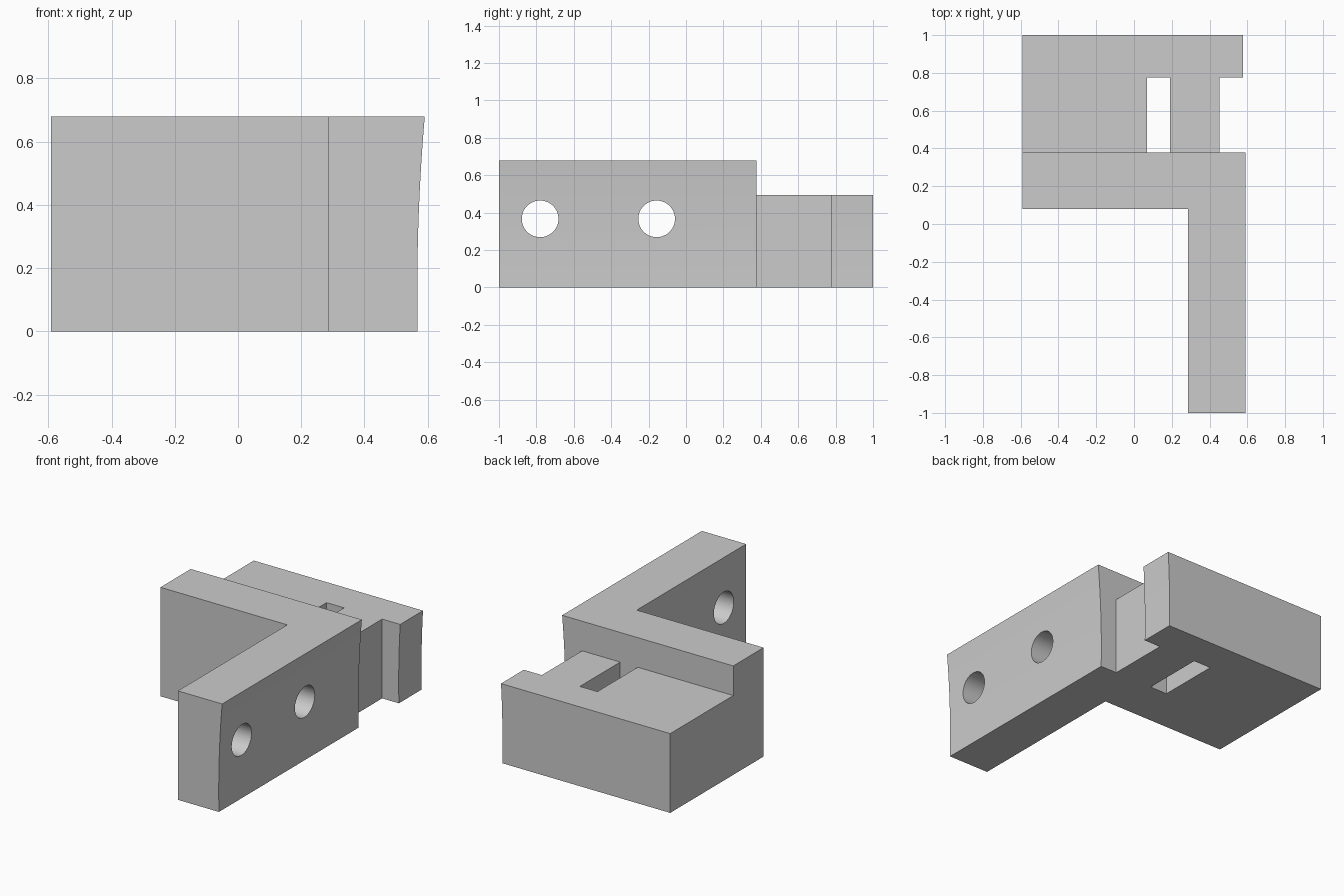
import bpy
import bmesh
from math import radians, cos, sin, pi

cube = bpy.data.objects.get("Cube")
if cube:
    bpy.data.objects.remove(cube, do_unlink=True)

grey = bpy.data.materials.new("plain grey")
grey.use_nodes = True
colour = (0.6, 0.6, 0.6, 1)
grey.diffuse_color = colour
grey.node_tree.nodes["Principled BSDF"].inputs["Base Color"].default_value = colour


def prism(name, points, depth):
    """Extrude a closed outline of 3D points along the depth vector."""
    mesh = bpy.data.meshes.new(name)
    bm = bmesh.new()
    face = bm.faces.new([bm.verts.new(p) for p in points])
    new = bmesh.ops.extrude_face_region(bm, geom=[face])["geom"]
    verts = [v for v in new if isinstance(v, bmesh.types.BMVert)]
    bmesh.ops.translate(bm, verts=verts, vec=depth)
    bmesh.ops.recalc_face_normals(bm, faces=bm.faces)
    bm.to_mesh(mesh)
    bm.free()
    mesh.materials.append(grey)
    obj = bpy.data.objects.new(name, mesh)
    bpy.context.collection.objects.link(obj)
    return obj


def box(name, x0, x1, y0, y1, z0, z1):
    outline = [(x0, y0, z0), (x1, y0, z0), (x1, y1, z0), (x0, y1, z0)]
    return prism(name, outline, (0, 0, z1 - z0))


def cut(target, cutter):
    mod = target.modifiers.new("cut", "BOOLEAN")
    mod.operation = "DIFFERENCE"
    mod.solver = "EXACT"
    mod.object = cutter
    bpy.context.view_layer.objects.active = target
    bpy.ops.object.modifier_apply(modifier=mod.name)
    bpy.data.objects.remove(cutter, do_unlink=True)


# Full block with a gently hollowed left side
LEFT, HEIGHT, STEP, WALL_BACK, FLANGE = -0.591, 0.68, 0.495, 0.378, 0.775
STEPS = 16
levels = [HEIGHT * i / STEPS for i in range(STEPS + 1)]
side = [(0.567 + 0.078 * (z - 0.13) ** 2, -1, z) for z in levels]
bracket = prism("angled_bracket", [(LEFT, -1, HEIGHT), (LEFT, -1, 0)] + side, (0, 2, 0))

# Open corner in front of the cross wall, leaving the long arm
cut(bracket, box("corner_cutter", -1, 0.285, -2, 0.079, -1, 1))
# Lowered rear block
cut(bracket, box("step_cutter", -1, 1, WALL_BACK, 2, STEP, 1))
# Rear slot and side notch
cut(bracket, box("slot_cutter", 0.069, 0.19, WALL_BACK, FLANGE, -1, 1))
cut(bracket, box("notch_cutter", 0.453, 1, WALL_BACK, FLANGE, -1, 1))

# Two round holes through the arm
for y in (-0.78, -0.157):
    ring = [2 * pi * i / 48 for i in range(48)]
    circle = [(0.1, y + 0.098 * cos(a), 0.367 + 0.098 * sin(a)) for a in ring]
    cut(bracket, prism("hole_cutter", circle, (1, 0, 0)))

bpy.ops.object.select_all(action="DESELECT")
bracket.select_set(True)
bpy.context.view_layer.objects.active = bracket
bpy.ops.object.shade_smooth_by_angle(angle=radians(30))
